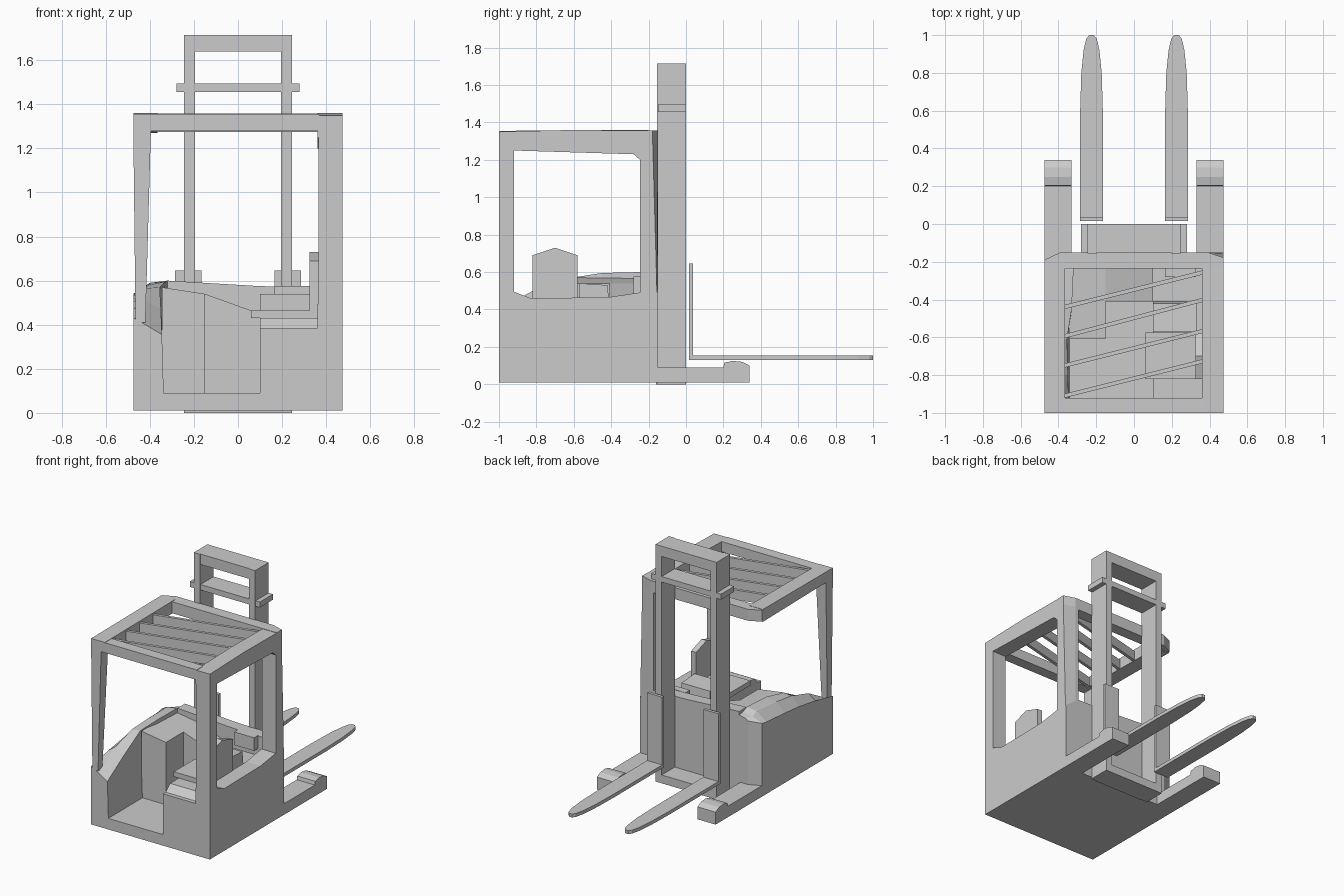
import bpy, bmesh


def loft(name, rings):
    """Closed flat-faced solid through rings holding equal numbers of points."""
    bm = bmesh.new()
    rows = [[bm.verts.new(p) for p in r] for r in rings]
    n = len(rows[0])
    for a, b in zip(rows, rows[1:]):
        for i in range(n):
            j = (i + 1) % n
            bm.faces.new((a[i], a[j], b[j], b[i]))
    bm.faces.new(rows[0])
    bm.faces.new(rows[-1])
    bmesh.ops.recalc_face_normals(bm, faces=bm.faces)
    me = bpy.data.meshes.new(name)
    bm.to_mesh(me)
    bm.free()
    ob = bpy.data.objects.new(name, me)
    bpy.context.collection.objects.link(ob)
    return ob


def prism(name, axis, pts, lo, hi):
    """Extrude a 2D outline along x (y,z), y (x,z) or z (x,y)."""
    put = {'x': lambda p, t: (t, p[0], p[1]),
           'y': lambda p, t: (p[0], t, p[1]),
           'z': lambda p, t: (p[0], p[1], t)}[axis]
    return loft(name, [[put(p, t) for p in pts] for t in (lo, hi)])


def box(name, x0, x1, y0, y1, z0, z1):
    return prism(name, 'z', [(x0, y0), (x1, y0), (x1, y1), (x0, y1)], z0, z1)


# Chassis floor with chamfered rear left corner
prism("cab_floor", 'z', [(-.475, -1), (.475, -1), (.475, -.15),
                         (-.39, -.15), (-.475, -.19)], .01, .09)

# Left flank with the faceted hood hump: y, outer x, outer z, middle x, z, inner x, z
flank = [(-1, -.475, .43, -.42, .40, -.345, .355),
         (-.8, -.475, .47, -.42, .51, -.35, .47),
         (-.61, -.475, .50, -.42, .565, -.355, .57),
         (-.45, -.475, .515, -.41, .58, -.33, .595),
         (-.24, -.475, .53, -.40, .59, -.32, .60),
         (-.19, -.475, .54, -.40, .57, -.32, .58),
         (-.15, -.39, .55, -.37, .565, -.32, .575)]
loft("left_flank", [[(xo, y, .01), (-.335, y, .01), (xi, y, zi),
                     (xm, y, zm), (xo, y, zo)]
                    for y, xo, zo, xm, zm, xi, zi in flank])

# Sloped hood, stepped around the foot well
prism("hood_left", 'y', [(-.345, .02), (-.15, .02), (-.15, .54), (-.345, .57)],
      -.61, -.235)
prism("hood_middle", 'y', [(-.15, .02), (.10, .02), (.10, .45), (-.15, .54)],
      -.41, -.235)
prism("rear_wall", 'y', [(-.335, .01), (.475, .01), (.475, .49), (.36, .57),
                         (.1, .575), (-.32, .60)], -.235, -.15)

# Right console below the seat
prism("seat_console", 'x', [(-1, .01), (-1, .385), (-.97, .385), (-.92, .43),
                            (-.235, .43), (-.235, .01)], .10, .37)

# Seat, backrest, side cushion and control box
box("seat", .06, .36, -.82, -.575, .43, .465)
prism("backrest", 'x', [(-.82, .46), (-.58, .46), (-.58, .69),
                        (-.70, .73), (-.82, .69)], .325, .365)
prism("side_cushion", 'x', [(-.57, .43), (-.41, .43), (-.42, .53), (-.57, .54)],
      .10, .33)
box("control_box", .165, .325, -.28, -.23, .48, .575)

# Right side panel and pillars around the window
prism("right_sill", 'x', [(-1, .01), (-.15, .01), (-.15, .49), (-.25, .49),
                          (-.42, .465), (-.83, .46), (-.92, .495), (-1, .495)],
      .36, .475)
box("front_right_pillar", .365, .475, -1, -.92, .49, 1.29)
loft("rear_right_pillar",
     [[(.365, -.245, z), (.475, -.245, z), (.475, c, z), (.39, -.15, z),
       (.365, -.15, z)] for z, c in ((.48, -.155), (1.29, -.178))])
loft("front_left_pillar",
     [[(a, -1, z), (b, -1, z), (b, d, z), (a, d, z)]
      for z, a, b, d in ((.41, -.465, -.42, -.95), (1.29, -.475, -.395, -.92))])

# Overhead guard frame
prism("guard_right_beam", 'x', [(-1, 1.25), (-.92, 1.25), (-.28, 1.23),
                                (-.245, 1.2), (-.18, 1.2), (-.18, 1.355),
                                (-.6, 1.36), (-1, 1.35)], .36, .475)
prism("guard_left_beam", 'x', [(-1, 1.28), (-.2, 1.27), (-.2, 1.36), (-1, 1.355)],
      -.475, -.365)
box("guard_front_beam", -.37, .37, -1, -.92, 1.28, 1.353)
prism("guard_rear_beam", 'z', [(-.475, -.235), (.475, -.235), (.475, -.178),
                               (.39, -.15), (-.39, -.15), (-.475, -.19)],
      1.275, 1.358)

# Diagonal guard slats
for i, (yl, yr) in enumerate(((-.44, -.255), (-.595, -.40),
                              (-.75, -.565), (-.91, -.725))):
    prism(f"guard_slat_{i + 1}", 'z', [(-.37, yl - .011), (.37, yr - .011),
                                       (.37, yr + .011), (-.37, yl + .011)],
          1.275, 1.345)

# Mast cross members
box("mast_top_bar", -.2, .2, -.15, 0, 1.64, 1.715)
box("mast_cross_bar", -.28, .28, -.15, 0, 1.455, 1.495)
box("mast_base", -.2, .2, -.16, 0, 0, .06)

# Mirrored posts, forks and outrigger legs
for side, s in (("left", -1), ("right", 1)):
    box(f"mast_post_{side}", s * .195, s * .245, -.155, 0, 0, 1.715)
    box(f"fork_back_{side}", s * .165, s * .285, .015, .037, .13, .645)
    c = s * .225
    edge = [(.06, .02), (.06, .6), (.054, .8), (.042, .92), (.028, .98), (.012, 1)]
    prism(f"fork_{side}", 'z', [(c + w, y) for w, y in edge]
          + [(c - w, y) for w, y in reversed(edge)], .13, .155)
    prism(f"outrigger_{side}", 'x',
          [(-.2, .01), (.34, .01), (.34, .10), (.30, .12), (.25, .125),
           (.205, .115), (.2, .09), (-.2, .09)], s * .33, s * .475)
